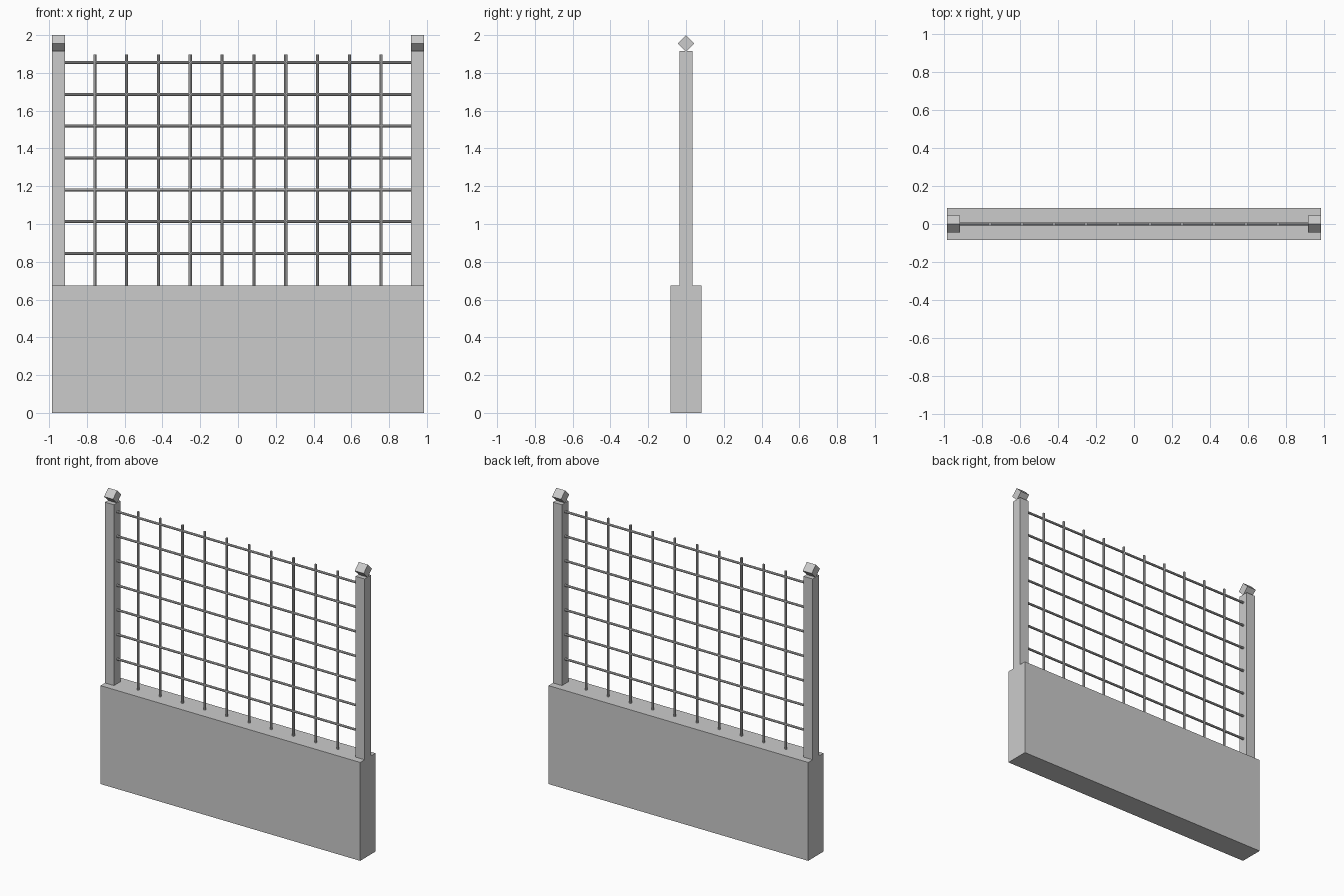
import bpy, math

if "Cube" in bpy.data.objects:
    bpy.data.objects.remove(bpy.data.objects["Cube"])

PITCH = 0.1685      # mesh spacing of the wire grid
BASE_TOP = 0.675
ROD_R = 0.008


def box(name, size, loc, rot_x=0.0):
    bpy.ops.mesh.primitive_cube_add(size=1, location=loc)
    ob = bpy.context.object
    ob.name = name
    ob.scale = size
    bpy.ops.object.transform_apply(location=False, rotation=False, scale=True)
    ob.rotation_euler.x = rot_x
    return ob


def rod(name, length, loc, rot_y=0.0):
    bpy.ops.mesh.primitive_cylinder_add(vertices=8, radius=ROD_R, depth=length,
                                        location=loc, rotation=(0, rot_y, 0))
    bpy.context.object.name = name


# Solid low wall
box("base_wall", (1.97, 0.166, BASE_TOP), (0, 0, BASE_TOP / 2))

# End posts, each with a cube cap standing on its edge
cap_side = 0.088 / math.sqrt(2)
for side, label in ((-1, "left"), (1, "right")):
    x = side * 0.951
    box(label + "_post", (0.068, 0.07, 1.915 - BASE_TOP), (x, 0, (1.915 + BASE_TOP) / 2))
    box(label + "_post_cap", (0.068, cap_side, cap_side), (x, 0, 1.956), math.pi / 4)

# Upright rods
for i in range(10):
    rod(f"upright_rod_{i + 1}", 1.897 - BASE_TOP,
        ((i - 4.5) * PITCH, 0, (1.897 + BASE_TOP) / 2))

# Cross rods between the posts
for i in range(7):
    rod(f"cross_rod_{i + 1}", 1.834, (0, 0, 0.844 + i * PITCH), math.pi / 2)
